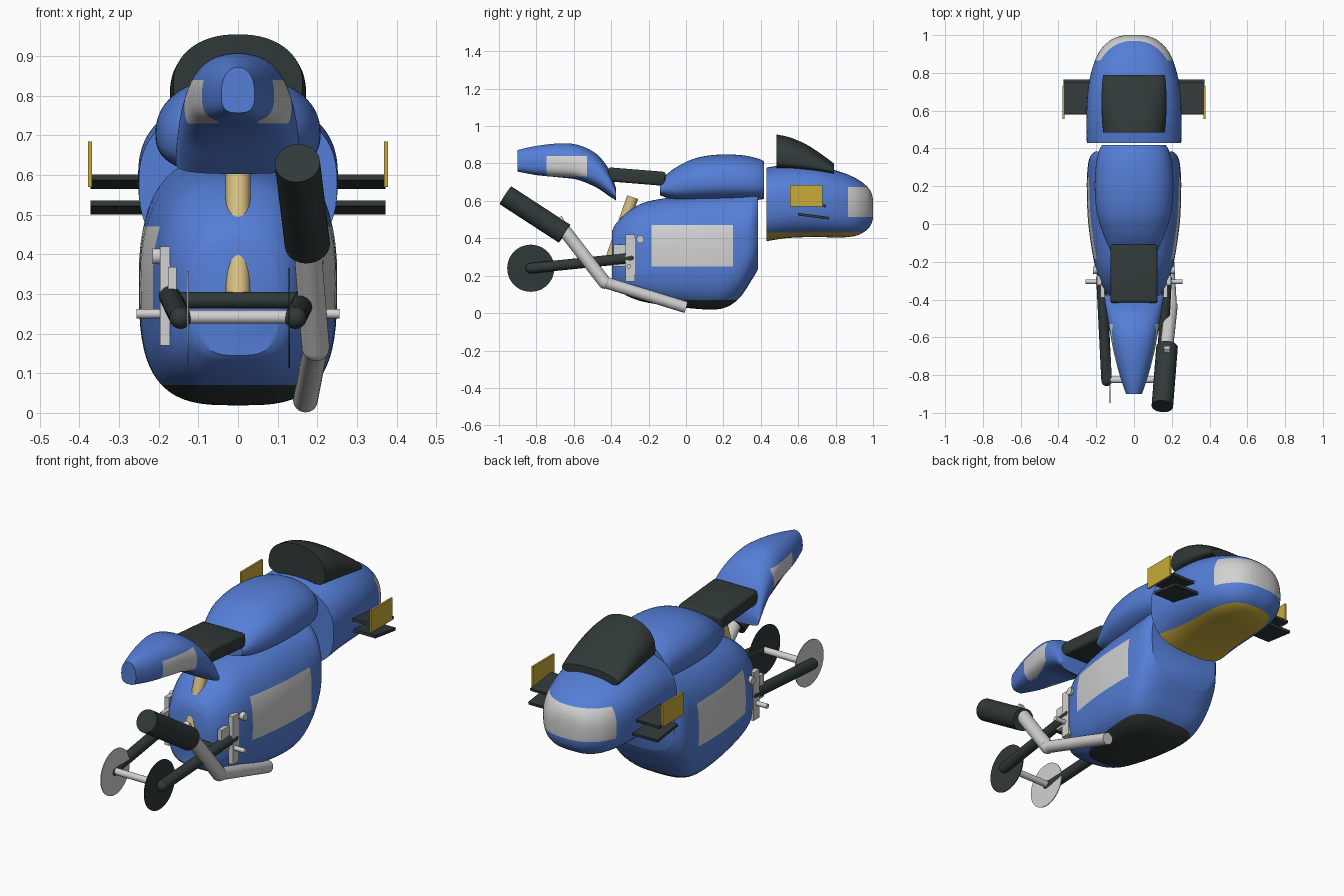
import bpy, bmesh, math
from mathutils import Vector, Matrix

if "Cube" in bpy.data.objects:
    bpy.data.objects.remove(bpy.data.objects["Cube"])


def material(name, rgb):
    m = bpy.data.materials.new(name)
    m.diffuse_color = (*rgb, 1)
    m.use_nodes = True
    m.node_tree.nodes["Principled BSDF"].inputs["Base Color"].default_value = m.diffuse_color
    return m


BLUE = material("blue paint", (0.09, 0.21, 0.68))
DARK = material("dark grey", (0.03, 0.041, 0.04))
LIGHT = material("light grey", (0.64, 0.64, 0.64))
YELLOW = material("yellow", (0.58, 0.41, 0.04))
TAN = material("tan", (0.68, 0.52, 0.22))


def finish(bm, name, mats, angle=38):
    bmesh.ops.recalc_face_normals(bm, faces=bm.faces)
    me = bpy.data.meshes.new(name)
    bm.to_mesh(me)
    bm.free()
    ob = bpy.data.objects.new(name, me)
    bpy.context.collection.objects.link(ob)
    for m in mats:
        me.materials.append(m)
    bpy.ops.object.select_all(action='DESELECT')
    ob.select_set(True)
    bpy.context.view_layer.objects.active = ob
    bpy.ops.object.shade_smooth_by_angle(angle=math.radians(angle))
    return ob


def spline(rows, sub):
    """Catmull-Rom interpolation through rows of equal length."""
    out = []
    for i in range(len(rows) - 1):
        a, b, c, d = (rows[max(0, min(len(rows) - 1, i + k))] for k in (-1, 0, 1, 2))
        for s in range(sub):
            t = s / sub
            out.append([0.5 * (2 * q + (r - p) * t + (2 * p - 5 * q + 4 * r - u) * t * t
                               + (3 * q - p - 3 * r + u) * t ** 3)
                        for p, q, r, u in zip(a, b, c, d)])
    out.append(list(rows[-1]))
    return out


def loft(name, sections, mats, nt=2.3, nb=2.3, mid=0.5, cuts=(), paint=None, n=64, sub=6):
    """Loft superellipse sections (y, half width, top z, bottom z) along y."""
    bm = bmesh.new()
    rings = []
    for y, w, zt, zb in spline(sections, sub):
        zc = zb + (zt - zb) * mid
        ring = []
        for k in range(n):
            a = 2 * math.pi * k / n
            c, s = math.cos(a), math.sin(a)
            e, h = (nt, zt - zc) if s >= 0 else (nb, zc - zb)
            ring.append(bm.verts.new((math.copysign(abs(c) ** (2 / e), c) * w, y,
                                      zc + math.copysign(abs(s) ** (2 / e), s) * h)))
        rings.append(ring)
    for r, q in zip(rings, rings[1:]):
        for k in range(n):
            bm.faces.new((r[k], r[(k + 1) % n], q[(k + 1) % n], q[k]))
    bm.faces.new(rings[0])
    bm.faces.new(rings[-1])
    # cut crisp colour borders into the surface
    for axis, v in cuts:
        no = Vector((0, 1, 0)) if axis == 'y' else Vector((0, 0, 1))
        bmesh.ops.bisect_plane(bm, geom=bm.verts[:] + bm.edges[:] + bm.faces[:],
                               dist=1e-5, plane_co=no * v, plane_no=no)
    if paint:
        for f in bm.faces:
            f.material_index = paint(f.calc_center_median())
    return finish(bm, name, mats)


def rod(name, p, q, r, mat, balls=False, n=32):
    p, q = Vector(p), Vector(q)
    bm = bmesh.new()
    rot = (q - p).to_track_quat('Z', 'Y').to_matrix().to_4x4()
    bmesh.ops.create_cone(bm, cap_ends=True, segments=n, radius1=r, radius2=r, depth=(q - p).length,
                          matrix=Matrix.Translation((p + q) / 2) @ rot)
    if balls:
        for c in (p, q):
            bmesh.ops.create_uvsphere(bm, u_segments=24, v_segments=12, radius=r,
                                      matrix=Matrix.Translation(c))
    return finish(bm, name, [mat])


def box(name, center, size, mat, tilt=0, bevel=0):
    bm = bmesh.new()
    bmesh.ops.create_cube(bm, size=1)
    bmesh.ops.scale(bm, vec=size, verts=bm.verts)
    if bevel:
        bmesh.ops.bevel(bm, geom=bm.edges[:], offset=bevel, segments=4, profile=0.5, affect='EDGES')
    bmesh.ops.transform(bm, matrix=Matrix.Translation(center) @ Matrix.Rotation(tilt, 4, 'X'), verts=bm.verts)
    return finish(bm, name, [mat])


# main side fairing with number panels and dark belly
def fairing_paint(c):
    if c.z < 0.07:
        return 1
    return 2 if -0.185 < c.y < 0.25 and 0.25 < c.z < 0.47 and abs(c.x) > 0.15 else 0


loft("main_fairing", [(-0.395, 0.105, 0.44, 0.145), (-0.37, 0.14, 0.485, 0.125), (-0.3, 0.183, 0.55, 0.085),
                      (-0.2, 0.212, 0.598, 0.055), (0.0, 0.242, 0.628, 0.028), (0.18, 0.25, 0.642, 0.022),
                      (0.28, 0.247, 0.65, 0.075), (0.35, 0.235, 0.654, 0.175), (0.385, 0.205, 0.655, 0.235)],
     [BLUE, DARK, LIGHT], nt=2.5, nb=3.2,
     cuts=[('z', 0.07), ('z', 0.25), ('z', 0.47), ('y', -0.185), ('y', 0.25)], paint=fairing_paint)

# fuel tank
loft("fuel_tank", [(-0.14, 0.125, 0.71, 0.63), (-0.06, 0.16, 0.775, 0.605), (0.05, 0.195, 0.828, 0.6),
                   (0.18, 0.208, 0.848, 0.6), (0.3, 0.203, 0.844, 0.6), (0.38, 0.188, 0.828, 0.605),
                   (0.417, 0.17, 0.812, 0.61)], [BLUE], nt=2.2, nb=2.6, mid=0.42)


# nose fairing with front number band and yellow underside
def nose_paint(c):
    if c.z < 0.43 and c.y > 0.4301:
        return 1
    return 2 if c.y > 0.865 and 0.515 < c.z < 0.675 else 0


loft("nose_fairing", [(0.43, 0.25, 0.778, 0.385), (0.55, 0.252, 0.794, 0.402), (0.7, 0.245, 0.785, 0.407),
                      (0.82, 0.222, 0.757, 0.404), (0.91, 0.185, 0.72, 0.414), (0.965, 0.135, 0.68, 0.443),
                      (0.99, 0.09, 0.645, 0.475), (1.0, 0.045, 0.61, 0.505)],
     [BLUE, YELLOW, LIGHT], nt=2.4, nb=2.8,
     cuts=[('z', 0.43), ('z', 0.515), ('z', 0.675), ('y', 0.865)], paint=nose_paint)

# windscreen
loft("windscreen", [(0.485, 0.163, 0.955, 0.775), (0.56, 0.17, 0.938, 0.77), (0.65, 0.172, 0.898, 0.762),
                    (0.74, 0.169, 0.838, 0.752), (0.79, 0.162, 0.8, 0.745)],
     [DARK], nt=2.2, nb=4, mid=0.3)

# tail with side panels
loft("tail", [(-0.9, 0.042, 0.872, 0.757), (-0.8, 0.076, 0.894, 0.738), (-0.68, 0.107, 0.907, 0.726),
              (-0.58, 0.126, 0.9, 0.713), (-0.48, 0.143, 0.852, 0.672), (-0.41, 0.154, 0.765, 0.625),
              (-0.375, 0.157, 0.67, 0.603)], [BLUE, LIGHT], nt=2.2, nb=3, mid=0.42,
     cuts=[('y', -0.745), ('y', -0.53), ('z', 0.73), ('z', 0.84)],
     paint=lambda c: int(-0.745 < c.y < -0.53 and 0.73 < c.z < 0.84 and abs(c.x) > 0.05))

# seat
box("seat", (0, -0.265, 0.73), (0.25, 0.31, 0.075), DARK, tilt=-0.08, bevel=0.016)

# shock absorber
rod("shock_absorber", (0, -0.285, 0.62), (0, -0.4, 0.29), 0.031, TAN)

# exhaust
rod("muffler", (0.15, -0.965, 0.63), (0.175, -0.65, 0.425), 0.057, DARK, n=48)
rod("exhaust_mid_pipe", (0.172, -0.66, 0.455), (0.196, -0.435, 0.165), 0.035, LIGHT, balls=True)
rod("exhaust_lower_pipe", (0.196, -0.435, 0.165), (0.17, 0.0, 0.031), 0.031, LIGHT)
box("muffler_clip", (0.175, -0.665, 0.49), (0.03, 0.03, 0.05), LIGHT, tilt=0.5)

# rear axle and swingarm cross tube
rod("rear_axle", (-0.13, -0.825, 0.242), (0.13, -0.825, 0.242), 0.017, LIGHT)
rod("swingarm_cross_tube", (-0.165, -0.42, 0.284), (0.165, -0.42, 0.284), 0.021, DARK)
rod("brake_disc", (-0.129, -0.83, 0.24), (-0.125, -0.83, 0.24), 0.118, LIGHT, n=48)
rod("sprocket", (0.127, -0.83, 0.24), (0.131, -0.83, 0.24), 0.126, DARK, n=48)

for side, s in (("left", -1), ("right", 1)):
    # swingarm
    rod(side + "_swingarm", (s * 0.172, -0.29, 0.295), (s * 0.145, -0.83, 0.24), 0.028, DARK, balls=True)
    # foot peg and its bracket
    rod(side + "_foot_peg", (s * 0.14, -0.305, 0.25), (s * 0.256, -0.305, 0.25), 0.012, LIGHT)
    box(side + "_peg_bracket", (s * 0.184, -0.298, 0.295), (0.026, 0.05, 0.25), LIGHT)
    box(side + "_rear_bracket", (s * 0.166, -0.355, 0.308), (0.022, 0.066, 0.12), LIGHT)
    rod(side + "_bracket_boss", (s * 0.19, -0.245, 0.395), (s * 0.216, -0.245, 0.395), 0.02, LIGHT)
    # winglets with yellow end plate
    box(side + "_lower_winglet", (s * 0.287, 0.682, 0.518), (0.17, 0.168, 0.014), DARK, tilt=-0.13)
    box(side + "_upper_winglet", (s * 0.287, 0.665, 0.583), (0.17, 0.17, 0.014), DARK, tilt=-0.13)
    box(side + "_winglet_end_plate", (s * 0.373, 0.643, 0.627), (0.01, 0.175, 0.115), YELLOW)
